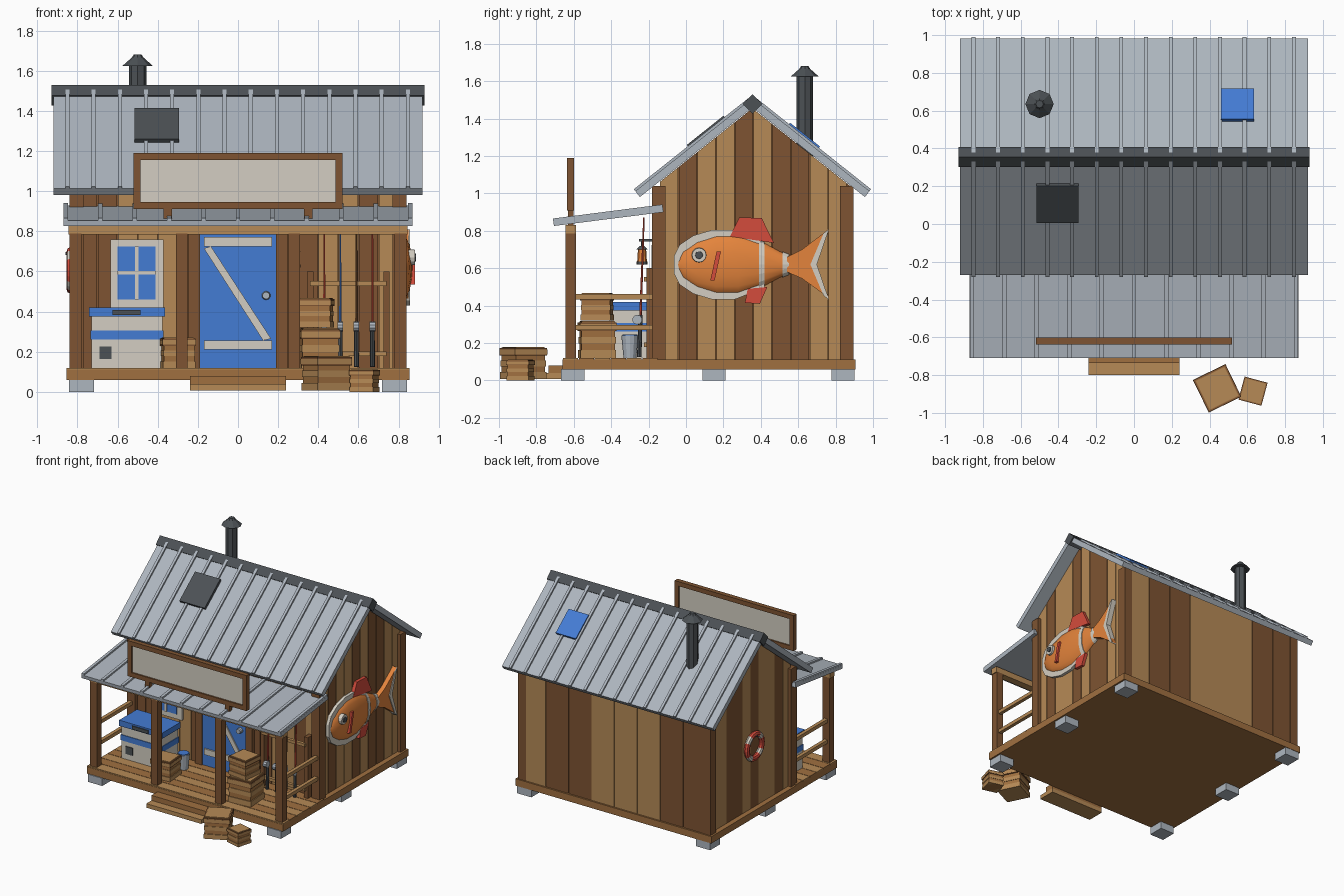
import bpy, bmesh, math
from mathutils import Vector, Matrix

if "Cube" in bpy.data.objects:
    bpy.data.objects.remove(bpy.data.objects["Cube"])


def material(name, r, g, b):
    m = bpy.data.materials.new(name)
    m.diffuse_color = [((c / 255 + 0.055) / 1.055) ** 2.4 for c in (r, g, b)] + [1]
    m.use_nodes = True
    m.node_tree.nodes["Principled BSDF"].inputs["Base Color"].default_value = m.diffuse_color
    return m


LIGHT = material("light wood", 182, 138, 86)
MID = material("mid wood", 160, 112, 64)
DARK = material("dark wood", 126, 84, 50)
STEEL = material("galvanised steel", 174, 182, 191)
CHAR = material("charcoal", 76, 81, 85)
BLUE = material("blue paint", 68, 124, 212)
ORANGE = material("orange paint", 228, 132, 60)
RED = material("red paint", 212, 76, 60)
CREAM = material("cream paint", 212, 206, 194)


def finish(name, bm, *mats):
    bmesh.ops.recalc_face_normals(bm, faces=bm.faces)
    me = bpy.data.meshes.new(name)
    bm.to_mesh(me)
    bm.free()
    for m in mats:
        me.materials.append(m)
    ob = bpy.data.objects.new(name, me)
    bpy.context.collection.objects.link(ob)
    return ob


def box(name, x, y, z, mat, rot=0.0):
    """Box from (lo, hi) ranges, turned about its own vertical axis."""
    bm = bmesh.new()
    bmesh.ops.create_cube(bm, size=1)
    c = Vector([(a + b) / 2 for a, b in (x, y, z)])
    s = [b - a for a, b in (x, y, z)]
    bm.transform(Matrix.Translation(c) @ Matrix.Rotation(rot, 4, 'Z') @ Matrix.Diagonal((*s, 1)))
    return finish(name, bm, mat)


def prism(name, pts, lo, hi, mat, axis='X'):
    """Outline in (y, z) pushed along x, or in (x, z) pushed along y."""
    bm = bmesh.new()
    put = (lambda p, d: (d, *p)) if axis == 'X' else (lambda p, d: (p[0], d, p[1]))
    a = [bm.verts.new(put(p, lo)) for p in pts]
    b = [bm.verts.new(put(p, hi)) for p in pts]
    bm.faces.new(a)
    bm.faces.new(b[::-1])
    for i in range(len(pts)):
        j = (i + 1) % len(pts)
        bm.faces.new((a[i], a[j], b[j], b[i]))
    return finish(name, bm, mat)


def rod(name, p, q, r1, r2, mat, sides=8):
    p, q = Vector(p), Vector(q)
    bm = bmesh.new()
    bmesh.ops.create_cone(bm, cap_ends=True, segments=sides, radius1=r1, radius2=r2, depth=(q - p).length)
    bm.transform(Matrix.Translation((p + q) / 2) @ (q - p).to_track_quat('Z', 'Y').to_matrix().to_4x4())
    return finish(name, bm, mat)


# Footings, deck and porch boards
for x in (-0.78, 0.78):
    for y in (-0.605, 0.15, 0.84):
        box("footing", (x - .062, x + .062), (y - .062, y + .062), (0, .06), STEEL)
box("deck", (-.855, .855), (-.66, .905), (.058, .112), MID)
for i in range(6):
    y = -.66 + i * .085
    box("porch_board", (-.855, .855), (y + .002, y + .083), (.112, .12), (LIGHT, MID)[i % 2])
box("lower_step", (-.24, .24), (-.80, -.66), (.008, .04), LIGHT)
box("upper_step", (-.24, .24), (-.735, -.66), (.04, .08), MID)

# House core and plank cladding
EAVE, APEX, RY, K = 1.03, 1.455, .355, .795


def wall_top(y):
    return APEX - K * abs(y - RY)


prism("house_core", [(-.14, .11), (.88, .11), (.88, wall_top(.88)), (RY, APEX), (-.14, wall_top(-.14))],
      -.80, .80, DARK)
for s in (-1, 1):
    for i, c in enumerate("LDLLDLDDLL"):
        a, b = -.14 + i * .1 + .002, -.04 + i * .1 - .002
        top = [(b, wall_top(b))] + ([(RY, APEX)] if a < RY < b else []) + [(a, wall_top(a))]
        prism("side_plank", [(a, .11), (b, .11)] + top, s * .80, s * .815, LIGHT if c == "L" else DARK)
for i, c in enumerate("DDLLLDDL"):
    a = -.8 + i * .2
    box("back_plank", (a + .002, a + .198), (.88, .892), (.11, EAVE), LIGHT if c == "L" else DARK)
for i, c in enumerate("DDLLLDDDDDDDLLDL"):
    a = -.8 + i * .1
    box("front_plank", (a + .002, a + .098), (-.152, -.14), (.11, EAVE), LIGHT if c == "L" else DARK)
for x in (-.805, .805):
    for y in (-.145, .86):
        box("corner_post", (x - .035, x + .035), (y - .036, y + .036), (.11, 1.04), DARK)

# Main roof
A = math.atan(K)


def slope(s, d, n):
    return (RY + s * (d * math.cos(A) + n * math.sin(A)), 1.51 - d * math.sin(A) + n * math.cos(A))


def slope_slab(name, s, d0, d1, n0, n1, x0, x1, mat):
    prism(name, [slope(s, d0, n0), slope(s, d1, n0), slope(s, d1, n1), slope(s, d0, n1)], x0, x1, mat)


for s in (-1, 1):
    slope_slab("roof_sheet", s, 0, .80, -.04, 0, -.92, .92, STEEL)
    for i in range(14):
        x = -.85 + i * .1305
        slope_slab("roof_rib", s, .02, .80, 0, .013, x - .01, x + .01, STEEL)
slope_slab("dark_roof_patch", -1, .18, .43, 0, .022, -.515, -.295, CHAR)
slope_slab("blue_roof_patch", 1, .24, .445, 0, .022, .46, .635, BLUE)
prism("ridge_cap", [(RY - .052, 1.478), (RY, 1.426), (RY + .052, 1.478), (RY, 1.53)], -.93, .93, CHAR)
rod("chimney_pipe", (-.5, .635, 1.2), (-.5, .635, 1.63), .043, .043, CHAR)
rod("chimney_cap", (-.5, .635, 1.625), (-.5, .635, 1.665), .075, .03, CHAR)
rod("chimney_tip", (-.5, .635, 1.665), (-.5, .635, 1.68), .03, .02, CHAR)

# Porch roof, posts, beam and side rails
prism("porch_roof", [(-.706, .826), (-.12, .90), (-.125, .928), (-.71, .853)], -.87, .87, STEEL)
for i in range(11):
    x = -.858 + i * .1716
    prism("porch_rib", [(-.71, .853), (-.125, .928), (-.125, .941), (-.71, .866)], x - .011, x + .011, STEEL)
for x in (-.81, -.28, .28, .81):
    box("porch_post", (x - .029, x + .029), (-.645, -.588), (.115, .79), DARK)
box("porch_beam", (-.845, .845), (-.645, -.588), (.785, .832), LIGHT)
for x in (-.81, .81):
    for z in (.283, .447):
        box("side_rail", (x - .014, x + .014), (-.59, -.17), (z - .014, z + .014), LIGHT)

# Sign board
box("sign_panel", (-.49, .49), (-.625, -.61), (.94, 1.16), CREAM)
for z in (.91, 1.155):
    box("sign_frame_bar", (-.52, .52), (-.637, -.6), (z, z + .035), DARK)
for s in (-1, 1):
    box("sign_frame_end", (s * .52 - .0175 * (s + 1), s * .52 + .0175 * (1 - s)), (-.637, -.6), (.91, 1.19), DARK)
    box("sign_support", (s * .35 - .02, s * .35 + .02), (-.632, -.602), (.83, .92), DARK)

# Door
box("door", (-.19, .19), (-.17, -.15), (.12, .79), BLUE)
for s in (-1, 1):
    box("door_jamb", (s * .22 - .03, s * .22 + .03), (-.18, -.15), (.12, .84), DARK)
box("door_header", (-.25, .25), (-.18, -.15), (.79, .85), DARK)
for z in (.21, .725):
    box("door_batten", (-.17, .17), (-.182, -.17), (z, z + .046), CREAM)
prism("door_brace", [(-.17, .715), (-.135, .725), (.165, .265), (.125, .256)], -.18, -.17, CREAM, 'Y')
rod("door_knob", (.14, -.17, .48), (.14, -.2, .48), .022, .018, STEEL, 10)

# Window
box("window_frame", (-.635, -.37), (-.172, -.15), (.42, .76), CREAM)
box("window_glass", (-.60, -.41), (-.178, -.17), (.46, .725), BLUE)
box("window_upright", (-.514, -.496), (-.184, -.17), (.46, .725), CREAM)
box("window_crossbar", (-.60, -.41), (-.184, -.17), (.584, .602), CREAM)

# Cool box
box("cooler_body", (-.73, -.375), (-.41, -.21), (.12, .375), CREAM)
box("cooler_band", (-.735, -.37), (-.415, -.205), (.262, .306), BLUE)
box("cooler_lid", (-.742, -.363), (-.422, -.2), (.375, .42), BLUE)
box("cooler_handle", (-.625, -.485), (-.43, -.42), (.382, .408), CHAR)
box("cooler_drain", (-.69, -.63), (-.416, -.41), (.165, .225), CHAR)

# Bucket of water
rod("bucket", (-.265, -.3, .12), (-.265, -.3, .24), .034, .046, STEEL, 12)
rod("bucket_water", (-.265, -.3, .238), (-.265, -.3, .245), .04, .04, BLUE, 12)


# Crates with trims and a recessed-looking lid
def crate(x, y, z, w, h, deg):
    r = math.radians(deg)
    for part, k, lo, hi, m in (("body", .46, 0, 1, MID), ("base", .49, 0, .22, LIGHT), ("band", .48, .4, .58, LIGHT),
                               ("rim", .5, .74, .98, DARK), ("side", .505, .78, .93, LIGHT),
                               ("lid", .44, .9, 1.02, LIGHT)):
        box("crate_" + part, (x - w * k, x + w * k), (y - w * k, y + w * k), (z + h * lo, z + h * hi), m, r)


crate(.44, -.87, .008, .19, .168, 26)
crate(.63, -.885, 0, .125, .11, -15)
crate(.405, -.475, .12, .195, .195, 4)
crate(.39, -.475, .32, .165, .145, -6)
crate(-.3, -.47, .12, .165, .148, 5)

# Fishing rod rack and rods
for x in (.36, .74):
    box("rack_post", (x - .016, x + .016), (-.21, -.15), (.12, .6), DARK)
for z in (.19, .54):
    box("rack_bar", (.36, .74), (-.225, -.2), (z - .012, z + .012), LIGHT)
for x, m in ((.43, RED), (.51, BLUE), (.59, DARK), (.67, RED)):
    rod("rod_blank", (x, -.245, .3), (x, -.225, .87), .007, .004, m, 6)
    rod("rod_handle", (x, -.25, .125), (x, -.243, .35), .012, .011, CHAR)
    rod("rod_reel", (x - .014, -.262, .325), (x + .014, -.262, .325), .025, .025, STEEL, 10)

# Lantern on a bracket
box("lantern_bracket", (.275, .287), (-.25, -.15), (.742, .755), CHAR)
for n, z0, z1, r1, r2, m in (("base", .62, .635, .03, .03, CHAR), ("glass", .635, .7, .026, .022, ORANGE),
                             ("cap", .7, .72, .03, .012, CHAR), ("hook", .72, .745, .005, .005, CHAR)):
    rod("lantern_" + n, (.281, -.235, z0), (.281, -.235, z1), r1, r2, m)

# Carved fish on the right wall
FISH = [(-.045, .025), (-.015, .085), (.06, .135), (.16, .165), (.28, .165), (.40, .125), (.50, .07), (.56, .045)]


def half(y):
    for (a, ha), (b, hb) in zip(FISH, FISH[1:]):
        if y <= b:
            return ha + (hb - ha) * (y - a) / (b - a)
    return FISH[-1][1]


def fish_loft(name, ys, grow, mat):
    bm = bmesh.new()
    rings = []
    for y in ys:
        h = half(y)
        d = .055 * math.sqrt(h / .165) + grow
        rings.append([bm.verts.new((.815 + d * math.sin(t * math.pi / 8), y, .62 + (h + grow) * math.cos(t * math.pi / 8)))
                      for t in range(9)])
    for a, b in zip(rings, rings[1:]):
        for i in range(9):
            j = (i + 1) % 9
            bm.faces.new((a[i], a[j], b[j], b[i]))
    bm.faces.new(rings[0])
    bm.faces.new(rings[-1])
    return finish(name, bm, mat)


body = fish_loft("fish_body", [p[0] for p in FISH], 0, ORANGE)
body.select_set(True)
bpy.context.view_layer.objects.active = body
bpy.ops.object.shade_smooth_by_angle(angle=math.radians(35))
fish_loft("fish_stripe", (.39, .42), .005, CREAM)
fish_loft("fish_tail_stripe", (.515, .55), .006, CREAM)
edge = [(y - .02, .62 + h + .02) for y, h in FISH[:5]] + [(.4, .745)]
edge += [(.42, .495)] + [(y - .02, .62 - h - .022) for y, h in FISH[4::-1]]
prism("fish_backing", edge, .81, .838, CREAM)
prism("fish_tail", [(.54, .66), (.62, .70), (.765, .81), (.69, .62), (.765, .44), (.62, .545), (.54, .58)], .815, .85, ORANGE)
for s in (-1, 1):
    prism("fish_tail_tip", [(.665, .62), (.70, .62), (.765, .62 + s * .19), (.735, .62 + s * .165)], .812, .856, CREAM)
prism("fish_top_fin", [(.235, .77), (.285, .872), (.405, .868), (.47, .735)], .815, .84, RED)
prism("fish_belly_fin", [(.33, .49), (.315, .415), (.395, .41), (.435, .50)], .815, .84, RED)
prism("fish_gill", [(.13, .535), (.153, .535), (.187, .69), (.164, .69)], .84, .882, RED)
rod("fish_eye_white", (.83, .07, .67), (.881, .07, .67), .042, .038, CREAM, 12)
rod("fish_pupil", (.875, .07, .67), (.888, .07, .67), .022, .02, CHAR, 8)

# Life ring on the left wall, banded by angle
bm = bmesh.new()
N, M = 24, 8
ring = [[bm.verts.new((-.835 + .02 * math.sin(2 * math.pi * j / M),
                       .34 + (.093 + .023 * math.cos(2 * math.pi * j / M)) * math.cos(2 * math.pi * i / N),
                       .605 + (.093 + .023 * math.cos(2 * math.pi * j / M)) * math.sin(2 * math.pi * i / N)))
         for j in range(M)] for i in range(N)]
for i in range(N):
    for j in range(M):
        a, b, k = ring[i], ring[(i + 1) % N], (j + 1) % M
        bm.faces.new((a[j], a[k], b[k], b[j])).material_index = int((i + 4) % 6 < 2)
finish("life_ring", bm, RED, CREAM)
rod("ring_peg", (-.81, .34, .69), (-.86, .34, .69), .008, .008, CHAR, 6)
